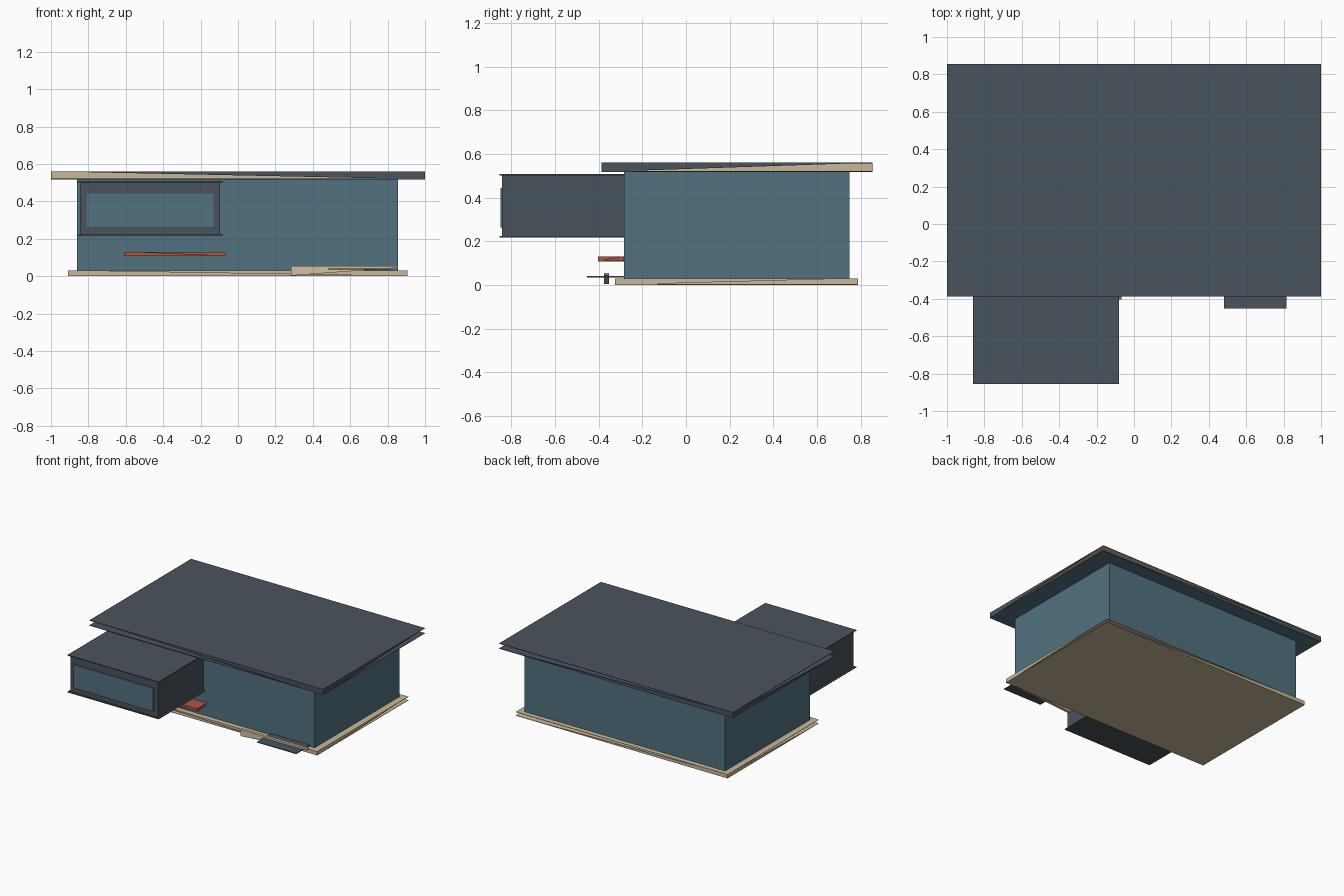
import bpy, bmesh
from mathutils import Vector

if "Cube" in bpy.data.objects:
    bpy.data.objects.remove(bpy.data.objects["Cube"])


def material(name, rgb):
    m = bpy.data.materials.new(name)
    lin = [((c / 255 + 0.055) / 1.055) ** 2.4 for c in rgb]
    m.diffuse_color = (*lin, 1)
    m.use_nodes = True
    m.node_tree.nodes["Principled BSDF"].inputs["Base Color"].default_value = m.diffuse_color
    return m


SLATE = material("slate", (74, 83, 92))
TEAL = material("teal", (82, 114, 128))
TAN = material("tan", (200, 184, 154))
CREAM = material("cream", (212, 192, 162))
RED = material("brick_red", (168, 88, 72))


def prism(name, pts, depth, outer, inner=None):
    """Extrude a polygon by the depth vector; faces looking along depth get the inner colour."""
    depth = Vector(depth)
    bm = bmesh.new()
    face = bm.faces.new([bm.verts.new(p) for p in pts])
    new = bmesh.ops.extrude_face_region(bm, geom=[face], use_keep_orig=True)["geom"]
    bmesh.ops.translate(bm, vec=depth, verts=[v for v in new if isinstance(v, bmesh.types.BMVert)])
    bmesh.ops.recalc_face_normals(bm, faces=bm.faces)
    bm.normal_update()
    for f in bm.faces:
        f.material_index = int(f.normal.dot(depth.normalized()) > 0.9)
    me = bpy.data.meshes.new(name)
    bm.to_mesh(me)
    bm.free()
    me.materials.append(outer)
    me.materials.append(inner or outer)
    ob = bpy.data.objects.new(name, me)
    bpy.context.collection.objects.link(ob)
    return ob


def box(name, x, y, z, outer, under=None):
    """Box from ranges; the underside may have its own colour."""
    pts = [(x[0], y[0], z[1]), (x[1], y[0], z[1]), (x[1], y[1], z[1]), (x[0], y[1], z[1])]
    return prism(name, pts, (0, 0, z[0] - z[1]), outer, under)


def open_slab(name, x, y, z, outer, inner, under):
    """Two thin sheets joined by one triangular fascia on each side."""
    t = 0.003
    (x0, x1), (y0, y1), (z0, z1) = x, y, z
    box(name + "_top", x, y, (z1 - t, z1), outer, inner)
    box(name + "_bottom", x, y, (z0, z0 + t), outer, under)
    sides = {
        "front": ([(x0, y0, z1), (x1, y0, z1), (x1, y0, z0)], (0, t, 0)),
        "right": ([(x1, y0, z1), (x1, y0, z0), (x1, y1, z1)], (-t, 0, 0)),
        "back": ([(x0, y1, z1), (x0, y1, z0), (x1, y1, z0)], (0, -t, 0)),
        "left": ([(x0, y0, z0), (x0, y1, z0), (x0, y1, z1)], (t, 0, 0)),
    }
    for side, (pts, depth) in sides.items():
        prism(f"{name}_fascia_{side}", pts, depth, outer, inner)


# Main building
open_slab("base", (-0.908, 0.905), (-0.325, 0.788), (0, 0.03), TAN, TAN, TAN)
box("walls", (-0.86, 0.855), (-0.285, 0.75), (0.029, 0.52), TEAL)
open_slab("roof", (-1, 1), (-0.388, 0.855), (0.518, 0.56), SLATE, TAN, TEAL)

# Projecting upper room with thin cap plates and a front window
box("room", (-0.845, -0.095), (-0.842, -0.284), (0.222, 0.505), SLATE)
for name, z in (("room_floor", (0.218, 0.224)), ("room_cap", (0.502, 0.508))):
    box(name, (-0.86, -0.08), (-0.855, -0.284), z, SLATE)
box("room_window", (-0.81, -0.13), (-0.85, -0.841), (0.262, 0.443), TEAL)

# Red canopy below the room
open_slab("canopy", (-0.61, -0.068), (-0.403, -0.284), (0.108, 0.13), RED, RED, RED)

# Entrance: tapered cream riser and slate step
prism("entrance_riser", [(0.283, -0.375, 0.055), (0.283, -0.375, 0.003), (0.855, -0.375, 0.045),
                         (0.855, -0.375, 0.055)], (0, 0.022, 0), CREAM)
box("entrance_step", (0.48, 0.815), (-0.453, -0.284), (0.035, 0.041), SLATE)
